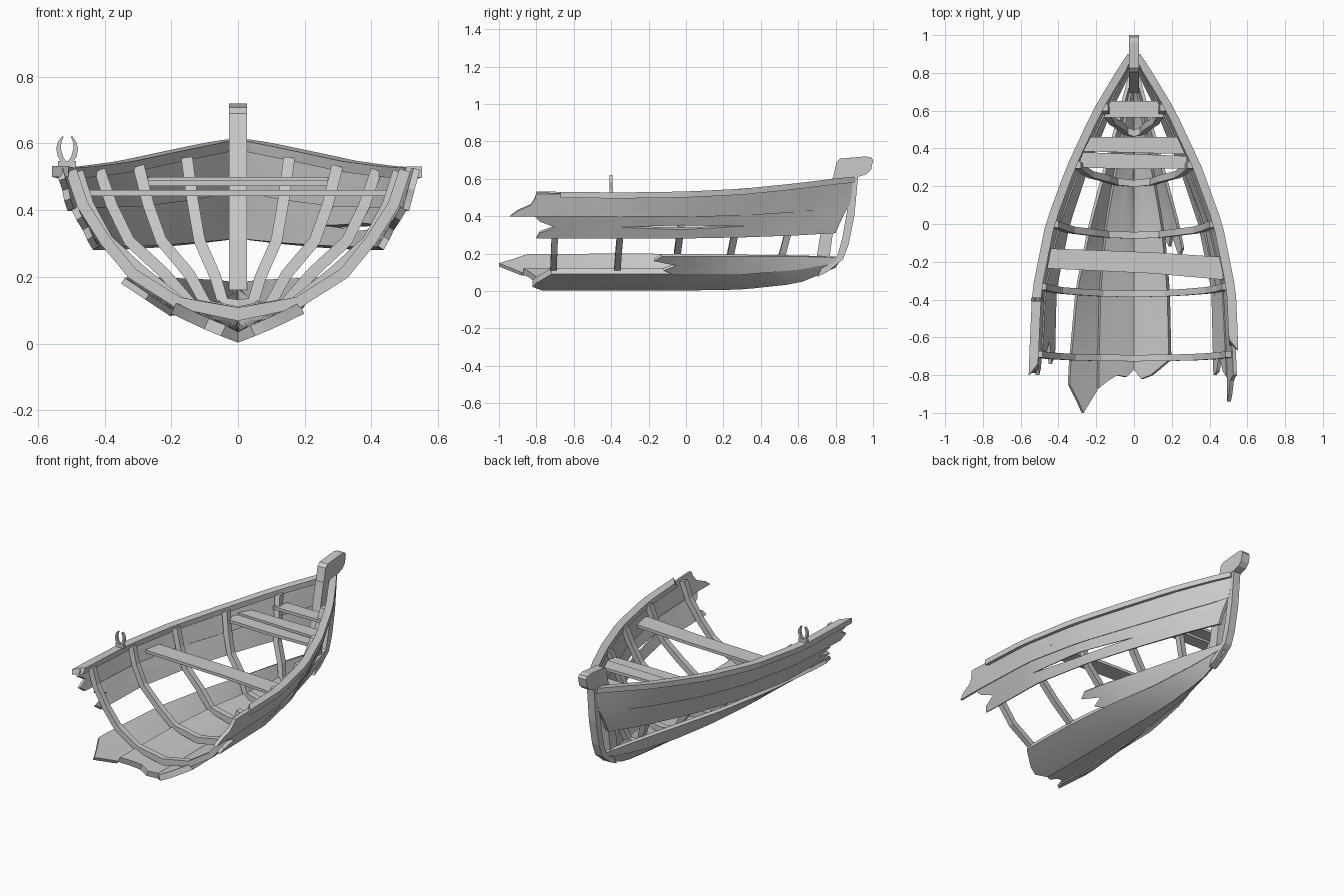
import bpy, bmesh, math
from mathutils import Vector

if "Cube" in bpy.data.objects:
    bpy.data.objects.remove(bpy.data.objects["Cube"])

wood = bpy.data.materials.new("weathered_grey")
wood.use_nodes = True
wood.diffuse_color = (0.6, 0.6, 0.6, 1)
wood.node_tree.nodes["Principled BSDF"].inputs["Base Color"].default_value = (0.6, 0.6, 0.6, 1)

# Hull lines: half-breadths and heights at each station, from keel to sheer
STATIONS = [-.8, -.35, 0, .3, .6, .8, .9]
BREADTH = [[0] * 7,
           [.2, .19, .16, .11, .06, .02, .01],
           [.35, .31, .24, .16, .08, .025, .01],
           [.43, .42, .35, .25, .13, .035, .01],
           [.505, .485, .41, .3, .165, .06, .012],
           [.545, .525, .455, .345, .205, .085, .02]]
HEIGHT = [[.003, .003, .003, .008, .04, .125, .2],
          [.09, .09, .09, .09, .115, .15, .22],
          [.18, .185, .185, .185, .185, .18, .25],
          [.285, .285, .285, .29, .3, .31, .36],
          [.4, .4, .4, .405, .425, .445, .46],
          [.52, .515, .52, .535, .565, .59, .6]]


def interp(row, y):
    y = min(max(y, STATIONS[0]), STATIONS[-1])
    for k in range(len(STATIONS) - 1):
        if y <= STATIONS[k + 1]:
            f = (y - STATIONS[k]) / (STATIONS[k + 1] - STATIONS[k])
            return row[k] + f * (row[k + 1] - row[k])


def edge(i, y):
    return Vector((interp(BREADTH[i], y), y, interp(HEIGHT[i], y)))


def finish(name, bm, smooth=False):
    bmesh.ops.recalc_face_normals(bm, faces=bm.faces)
    mesh = bpy.data.meshes.new(name)
    bm.to_mesh(mesh)
    bm.free()
    mesh.materials.append(wood)
    obj = bpy.data.objects.new(name, mesh)
    bpy.context.scene.collection.objects.link(obj)
    if smooth:
        bpy.ops.object.select_all(action='DESELECT')
        obj.select_set(True)
        bpy.context.view_layer.objects.active = obj
        bpy.ops.object.shade_smooth_by_angle(angle=math.radians(25))


def loft(name, sections, smooth=False):
    """Skin matching closed sections and cap both ends."""
    bm = bmesh.new()
    rings = [[bm.verts.new(p) for p in s] for s in sections]
    n = len(rings[0])
    for a, b in zip(rings, rings[1:]):
        for k in range(n):
            bm.faces.new((a[k], a[(k + 1) % n], b[(k + 1) % n], b[k]))
    bm.faces.new(rings[0])
    bm.faces.new(rings[-1])
    finish(name, bm, smooth)


def side_prism(name, outline, half):
    loft(name, [[(x, y, z) for y, z in outline] for x in (-half, half)])


def plank(name, outline, z, thick=.018):
    loft(name, [[(x, y, h) for x, y in outline] for h in (z - thick, z)])


def strake(name, side, low, starts, ends, thick=.02, lap=.008, crack=0):
    """Plank between two hull lines, with a ragged aft end given row by row.
    A crack doubles the middle row and parts it amidships."""
    rows = [k / (len(starts) - 1) for k in range(len(starts))]
    if crack:
        rows = [0, .25, .5, .5, .75, 1]
    cols = 18
    bm = bmesh.new()
    outer, inner = [], []
    for r, (v, y0) in enumerate(zip(rows, starts)):
        y1 = ends[0] + (ends[1] - ends[0]) * v
        out_line, in_line = [], []
        for c in range(cols + 1):
            y = y0 + (y1 - y0) * c / cols
            w = v
            if crack and v == .5:
                w += (-1 if r == 2 else 1) * crack * max(0, 1 - abs(y + .03) / .32)
            a, b = edge(low, y), edge(low + 1, y)
            inward = Vector((a.z - b.z, 0, b.x - a.x)).normalized()
            p = a.lerp(b, w)
            p -= inward * lap * (1 - w) * min(1, p.x * 8)
            q = p + inward * thick
            out_line.append(bm.verts.new((p.x * side, y, p.z)))
            in_line.append(bm.verts.new((max(q.x, 0) * side, y, q.z)))
        outer.append(out_line)
        inner.append(in_line)
    for grid in (outer, inner):
        for r in range(len(rows) - 1):
            if rows[r] < rows[r + 1]:
                for c in range(cols):
                    bm.faces.new((grid[r][c], grid[r][c + 1], grid[r + 1][c + 1], grid[r + 1][c]))
    # Close the long edges and the broken ends
    for r in range(len(rows)):
        if r in (0, len(rows) - 1) or crack and rows[r] == .5:
            for c in range(cols):
                bm.faces.new((outer[r][c], outer[r][c + 1], inner[r][c + 1], inner[r][c]))
        if r + 1 < len(rows) and rows[r] < rows[r + 1]:
            for c in (0, cols):
                bm.faces.new((outer[r][c], outer[r + 1][c], inner[r + 1][c], inner[r][c]))
    finish(name, bm, True)


# Upper planking, broken at the stern
strake("left_sheer_strake", 1, 4, [-.94, -.9, -.83, -.81, -.8], (.875, .9))
strake("right_sheer_strake", -1, 4, [-.76, -.8, -.74, -.79, -.77], (.875, .9))
strake("left_side_strake", 1, 3, [-.8, -.78, -.7, -.7, -.78, -.81], (.8, .87), crack=.1)
strake("right_side_strake", -1, 3, [-.7, -.74, -.62, -.7, -.66], (.8, .87))

# Bottom planking
strake("left_garboard", 1, 0, [-.77, -.82, -.8, -.76, -.72], (.8, .83), .035)
strake("right_garboard", -1, 0, [-.77, -.81, -.8, -.83, -.87], (.8, .83), .035)
strake("left_bilge_strake", 1, 1, [-.06, -.12, -.05, -.17, -.13], (.83, .8))
strake("right_bilge_strake", -1, 1, [-.88, -.94, -1, -.92, -.85], (.83, .8))

# Gunwale rails
for name, side, start in (("left_gunwale", 1, -.64), ("right_gunwale", -1, -.77)):
    sections = []
    for k in range(19):
        y = start + (.9 - start) * k / 18
        p = edge(5, y)
        near, far = max(p.x - .035, .002), p.x + .014
        sections.append([(side * x, y, p.z + dz) for x, dz in
                         ((near, -.02), (far, -.02), (far, .012), (near, .012))])
    sections[0] = [(x, y + dy, z) for (x, y, z), dy in zip(sections[0], (0, -.03, -.03, .03))]
    loft(name, sections)


# Ribs: one bent frame following the inside of the hull
def rib(name, centre, rake, half):
    pts = [edge(i, centre + rake * (i / 5) ** 1.5) for i in range(6)]
    pts[5] = pts[4].lerp(pts[5], .9)
    path = [Vector((-p.x, p.y, p.z)) for p in pts[:0:-1]] + pts
    sections = []
    for k, p in enumerate(path):
        t = path[min(k + 1, len(path) - 1)] - path[max(k - 1, 0)]
        n = Vector((-t.z, 0, t.x)).normalized()
        a, b = p + n * .021, p + n * .055
        if k == 5:
            a, b = p + Vector((0, 0, .065)), p + Vector((0, 0, .105))
        d = Vector((0, half, 0))
        sections.append([a - d, a + d, b + d, b - d])
    loft(name, sections)


for k, (centre, rake, half) in enumerate(((-.71, .02, .017), (-.37, .04, .017), (-.06, .06, .018),
                                         (.215, .1, .018), (.48, .14, .018))):
    rib("rib_%d" % (k + 1), centre, rake, half)

# Stem, its head and the post behind it
side_prism("stem", [(.7, .075), (.76, .105), (.84, .17), (.87, .25), (.9, .4), (.92, .61),
                    (.88, .61), (.865, .45), (.835, .28), (.81, .19), (.74, .15)], .024)
side_prism("stem_head", [(.785, .6), (.805, .69), (.825, .708), (.96, .72), (.99, .715), (1, .7),
                         (.99, .65), (.965, .625), (.92, .61)], .027)
side_prism("inner_stem_post", [(.695, .16), (.765, .16), (.785, .31), (.85, .61), (.785, .61), (.72, .31)], .027)

# Seats, the forward one split in two
plank("middle_seat", [(-.46, -.235), (.1, -.262), (.47, -.295), (.47, -.175), (.1, -.15), (-.44, -.13)], .46)
plank("forward_seat_aft_board", [(-.3, .3), (0, .29), (.28, .295), (.28, .36), (-.27, .38)], .49)
plank("forward_seat_front_board", [(-.27, .385), (.27, .37), (.23, .46), (-.23, .46)], .5)
plank("bow_seat", [(-.16, .565), (.16, .565), (.125, .65), (-.125, .65)], .5)

# Oarlock on the right rail
plank("oarlock_base", [(-.54, -.41), (-.485, -.41), (-.485, -.39), (-.54, -.39)], .548, .022)
for side, label in ((1, "inner"), (-1, "outer")):
    sections = []
    for dx, z, w in ((.006, .54, .008), (.02, .56, .008), (.026, .585, .007), (.022, .605, .005), (.014, .62, .003)):
        x = -.512 + side * dx
        sections.append([(x - w, -.408, z), (x + w, -.408, z), (x + w, -.392, z), (x - w, -.392, z)])
    loft("oarlock_%s_horn" % label, sections, True)
